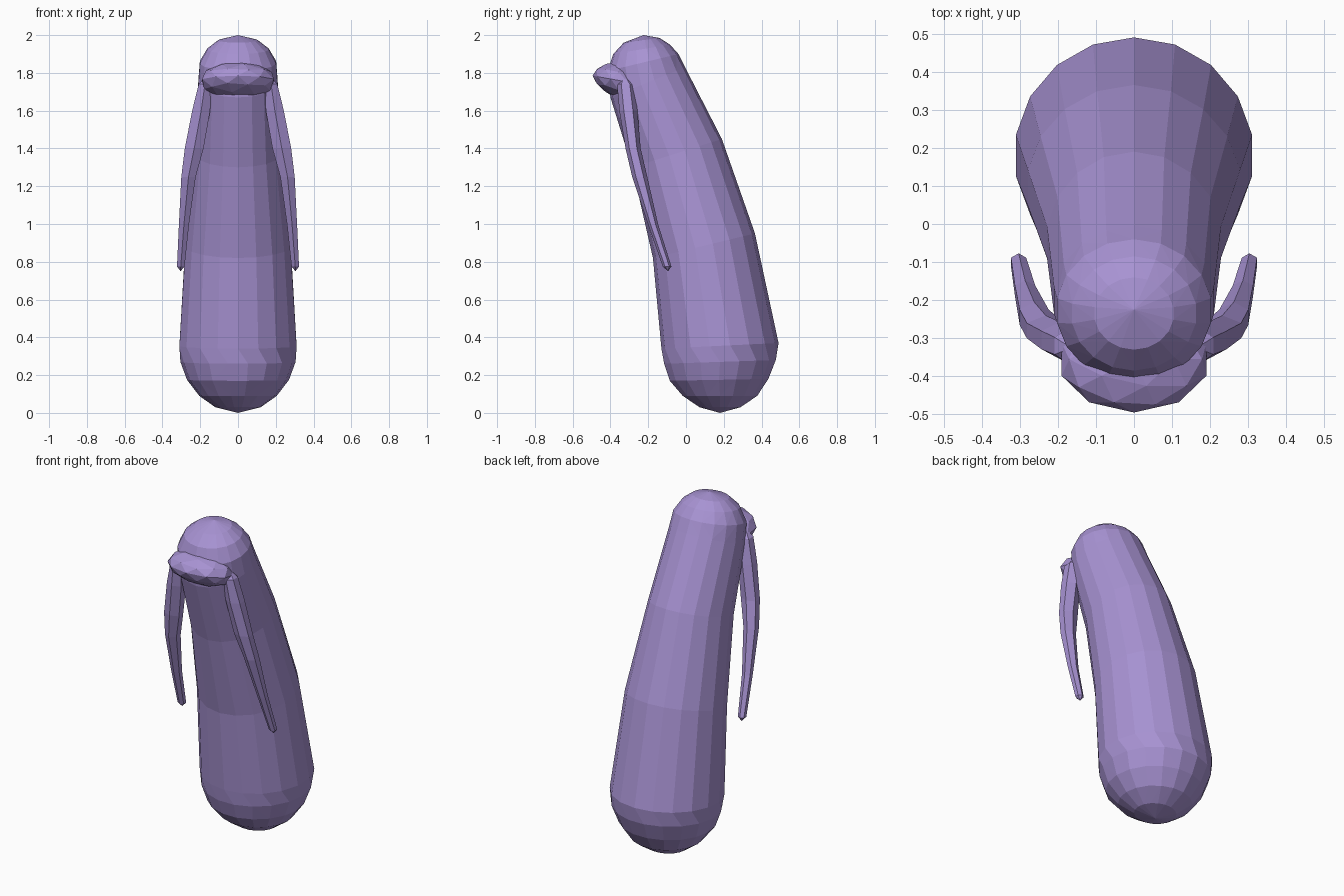
import bpy, bmesh, math
from mathutils import Vector

cube = bpy.data.objects.get("Cube")
if cube:
    bpy.data.objects.remove(cube, do_unlink=True)

purple = bpy.data.materials.new("soft purple")
purple.use_nodes = True
colour = (0.39, 0.29, 0.65, 1)
purple.diffuse_color = colour
purple.node_tree.nodes["Principled BSDF"].inputs["Base Color"].default_value = colour


def finish(name, bm):
    bmesh.ops.recalc_face_normals(bm, faces=bm.faces[:])
    mesh = bpy.data.meshes.new(name)
    bm.to_mesh(mesh)
    bm.free()
    mesh.materials.append(purple)
    obj = bpy.data.objects.new(name, mesh)
    bpy.context.collection.objects.link(obj)
    return obj


def loft(bm, rings, start, end):
    """Skin a list of rings of points and close both ends with a fan."""
    loops = [[bm.verts.new(p) for p in ring] for ring in rings]
    count = len(loops[0])
    for a, b in zip(loops, loops[1:]):
        for i in range(count):
            j = (i + 1) % count
            bm.faces.new((a[i], a[j], b[j], b[i]))
    for loop, tip in ((loops[0], start), (loops[-1], end)):
        pole = bm.verts.new(tip)
        for i in range(count):
            bm.faces.new((loop[i], loop[(i + 1) % count], pole))


def tilted_ring(front, back, half_width, twist, sides=18):
    f, b = Vector((0, *front)), Vector((0, *back))
    mid, half = (f + b) / 2, (f - b) / 2
    ring = []
    for i in range(sides):
        a = math.tau * (i + twist) / sides
        ring.append(mid + half * math.cos(a) + Vector((half_width * math.sin(a), 0, 0)))
    return ring


# Body: leaning tapered capsule; each ring is front (y, z), back (y, z), half width
body_rings = [
    ((0.07, 0.03), (0.29, 0.03), 0.12),
    ((-0.02, 0.09), (0.38, 0.09), 0.205),
    ((-0.09, 0.17), (0.44, 0.18), 0.27),
    ((-0.12, 0.26), (0.48, 0.28), 0.305),
    ((-0.13, 0.34), (0.49, 0.37), 0.315),
    ((-0.175, 0.82), (0.365, 0.95), 0.283),
    ((-0.285, 1.3), (0.19, 1.45), 0.232),
    ((-0.40, 1.67), (-0.005, 1.83), 0.213),
    ((-0.415, 1.81), (-0.04, 1.9), 0.205),
    ((-0.385, 1.9), (-0.085, 1.95), 0.165),
    ((-0.33, 1.96), (-0.14, 1.985), 0.105),
]
bm = bmesh.new()
loft(bm, [tilted_ring(f, b, w, 0.5 * (i < 4)) for i, (f, b, w) in enumerate(body_rings)],
     (0, 0.18, 0), (0, -0.225, 2.0))
caps = [f for f in bm.faces if f.calc_center_median().z < 0.3 or f.calc_center_median().z > 1.8]
bmesh.ops.triangulate(bm, faces=caps)
finish("body", bm)

# Snout: wide rounded muzzle low on the front of the head
bm = bmesh.new()
bmesh.ops.create_icosphere(bm, subdivisions=2, radius=1)
for v in bm.verts:
    x, y, z = v.co
    v.co = (0.2 * x, -0.355 + 0.14 * y, 1.76 + 0.1 * z - 0.05 * y * (1 - z) / 2)
finish("snout", bm)

# Arms: thin flattened limbs; centre x, y, z, half width, half depth
arm_sections = [
    (0.175, -0.32, 1.74, 0.035, 0.045),
    (0.195, -0.305, 1.6, 0.05, 0.048),
    (0.232, -0.28, 1.4, 0.052, 0.04),
    (0.262, -0.245, 1.25, 0.04, 0.04),
    (0.286, -0.175, 1.0, 0.028, 0.027),
    (0.303, -0.1, 0.775, 0.021, 0.023),
]
for name, side in (("left_arm", 1), ("right_arm", -1)):
    rings = []
    for x, y, z, w, d in arm_sections:
        angles = [math.tau * (k + 0.5) / 6 for k in range(6)]
        rings.append([(side * (x + w * math.cos(a) * 1.1), y + d * math.sin(a), z)
                      for a in angles])
    bm = bmesh.new()
    loft(bm, rings, (side * 0.165, -0.325, 1.79), (side * 0.304, -0.095, 0.75))
    finish(name, bm)
